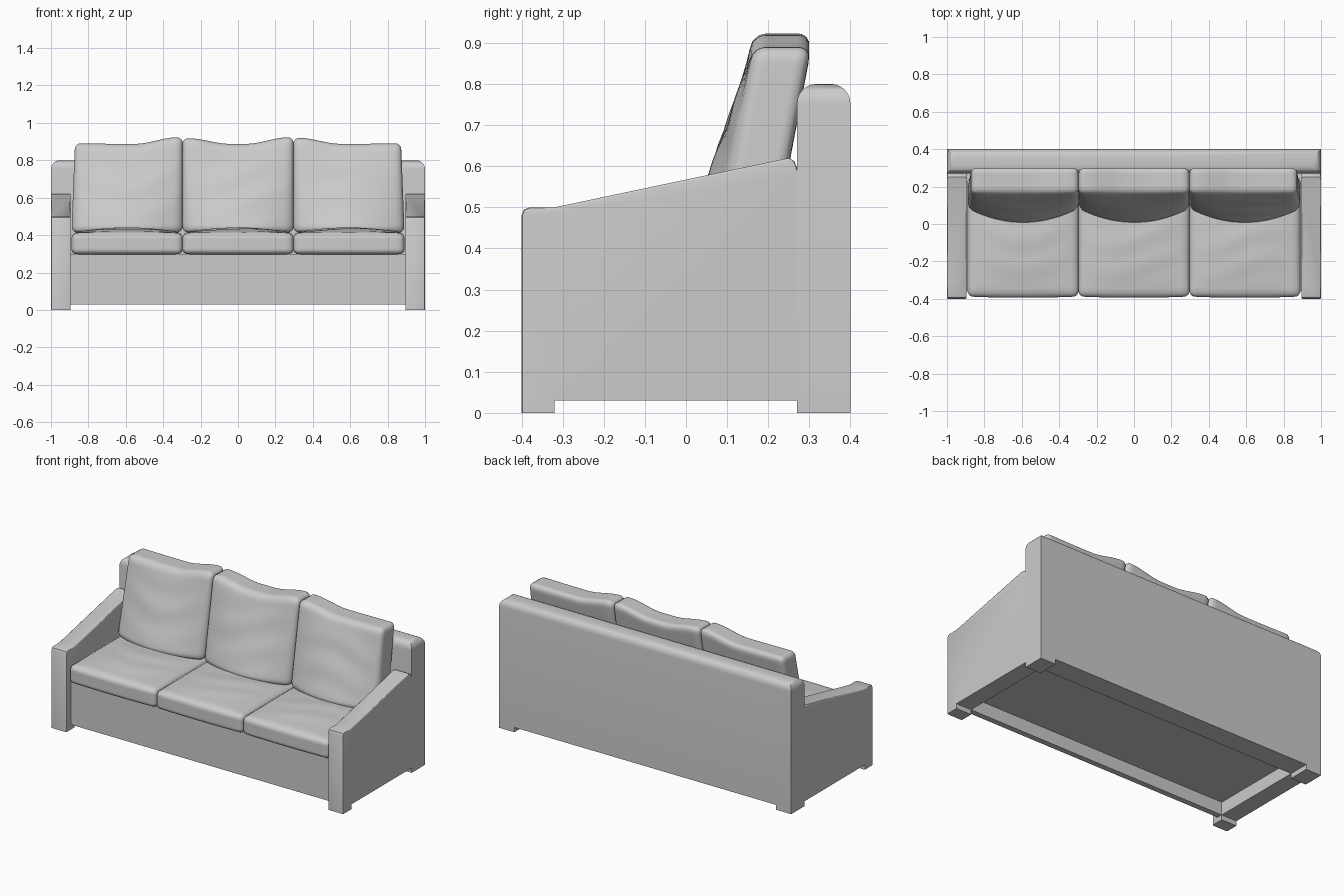
import bpy, bmesh, math
from mathutils import Vector

if "Cube" in bpy.data.objects:
    bpy.data.objects.remove(bpy.data.objects["Cube"])


def finish(bm, name, angle=40):
    bmesh.ops.recalc_face_normals(bm, faces=bm.faces[:])
    me = bpy.data.meshes.new(name)
    bm.to_mesh(me)
    bm.free()
    ob = bpy.data.objects.new(name, me)
    bpy.context.collection.objects.link(ob)
    bpy.ops.object.select_all(action='DESELECT')
    ob.select_set(True)
    bpy.context.view_layer.objects.active = ob
    bpy.ops.object.shade_smooth_by_angle(angle=math.radians(angle))
    return ob


def box_mesh(lo, hi):
    bm = bmesh.new()
    bmesh.ops.create_cube(bm, size=1)
    lo, hi = Vector(lo), Vector(hi)
    for v in bm.verts:
        v.co = Vector([(v.co[i] + .5) * (hi[i] - lo[i]) + lo[i] for i in range(3)])
    return bm


def rounded_box(size, r, cuts=26):
    """Dense soft-cornered box centred on the origin."""
    bm = bmesh.new()
    bmesh.ops.create_cube(bm, size=1)
    bmesh.ops.subdivide_edges(bm, edges=bm.edges[:], cuts=cuts, use_grid_fill=True)
    for v in bm.verts:
        p = Vector([v.co[i] * size[i] for i in range(3)])
        inner = Vector([max(-size[i] / 2 + r, min(size[i] / 2 - r, p[i])) for i in range(3)])
        v.co = inner + (p - inner).normalized() * r
    return bm


def smoothstep(a, b, x):
    t = max(0, min(1, (x - a) / (b - a)))
    return t * t * (3 - 2 * t)


# Arms: side profile (y, z) with front foot, sloping top
profile = [(-.4, 0), (-.32, 0), (-.32, .03), (.27, .03), (.27, .595), (.264, .612),
           (.25, .62), (.235, .617), (-.32, .5), (-.38, .5), (-.394, .495), (-.4, .48)]
for side, label in ((-1, "left"), (1, "right")):
    bm = bmesh.new()
    f = bm.faces.new([bm.verts.new((side * .895, y, z)) for y, z in profile])
    ext = bmesh.ops.extrude_face_region(bm, geom=[f])
    for v in ext["geom"]:
        if isinstance(v, bmesh.types.BMVert):
            v.co.x = side
    # soften the front vertical corners and long top edges
    edges = [e for e in bm.edges
             if abs(e.verts[0].co.x - e.verts[1].co.x) < 1e-5
             and min(v.co.z for v in e.verts) > .4
             or all(v.co.y < -.399 for v in e.verts)
             and abs(e.verts[0].co.z - e.verts[1].co.z) > .1]
    bmesh.ops.bevel(bm, geom=edges, offset=.006, segments=2, profile=.5, affect='EDGES')
    finish(bm, label + "_arm")
    # Back foot
    finish(box_mesh((min(side, side * .895), .27, 0), (max(side, side * .895), .4, .035)),
           label + "_back_foot")

# Backrest with rounded top
bm = box_mesh((-1, .27, .03), (1, .4, .8))
top = [e for e in bm.edges if all(v.co.z > .79 for v in e.verts)]
bmesh.ops.bevel(bm, geom=top, offset=.047, segments=6, profile=.5, affect='EDGES')
finish(bm, "backrest")

# Front rail and recessed seat platform
finish(box_mesh((-.895, -.355, .03), (.895, -.32, .3)), "front_rail")
finish(box_mesh((-.895, -.32, .11), (.895, .27, .3)), "seat_platform")

# Cushions: (name, centre x, top height at left, top height at right, outer side)
W = .594
cushions = [("left", -.593, .89, .923, -1), ("middle", 0, .918, .923, 0), ("right", .593, .92, .89, 1)]
for k, (label, cx, zl, zr, outer) in enumerate(cushions):
    # Seat cushion
    bm = rounded_box((W, .64, .115), .03)
    for v in bm.verts:
        u, w, s = v.co.x / (W / 2), v.co.y / .32, v.co.z / .115 + .5
        crown = max(0, 1 - u * u) * max(0, 1 - w * w)
        wrinkle = math.sin(w * 13 + 2.2 * math.cos(u * 2.4 + k) + k) * .0022
        v.co.z = .297 + s * .115 + s * crown * (.027 + wrinkle)
        v.co.y += -.068 - .006 * max(0, 1 - u * u) * (1 if w < 0 else 0) * -w
        v.co.x += cx
    finish(bm, label + "_seat_cushion", 80)

    # Leaning back cushion, bulging at the lower front
    bm = rounded_box((W, .13, .49), .03)
    for v in bm.verts:
        u, t, s = v.co.x / (W / 2), v.co.y / .13 + .5, v.co.z / .49 + .5
        bulge = max(0, 1 - u * u) * (1 - s)
        wrinkle = math.sin(s * 17 + 2.4 * math.cos(u * 2 + k * 1.7)) * .003
        front = .078 + .085 * s - .08 * bulge + wrinkle * max(0, 1 - u * u) * math.sin(math.pi * s)
        back = .215 + .09 * s
        crest = .888 + (zl - .888) * smoothstep(.15, .9, -u) + (zr - .888) * smoothstep(.15, .9, u)
        v.co.z = .415 + s * (crest - .415)
        v.co.y = front + t * (back - front)
        if outer and u * outer > 0:
            v.co.x -= outer * .018 * s * abs(u)
        v.co.x += cx
    finish(bm, label + "_back_cushion", 80)
